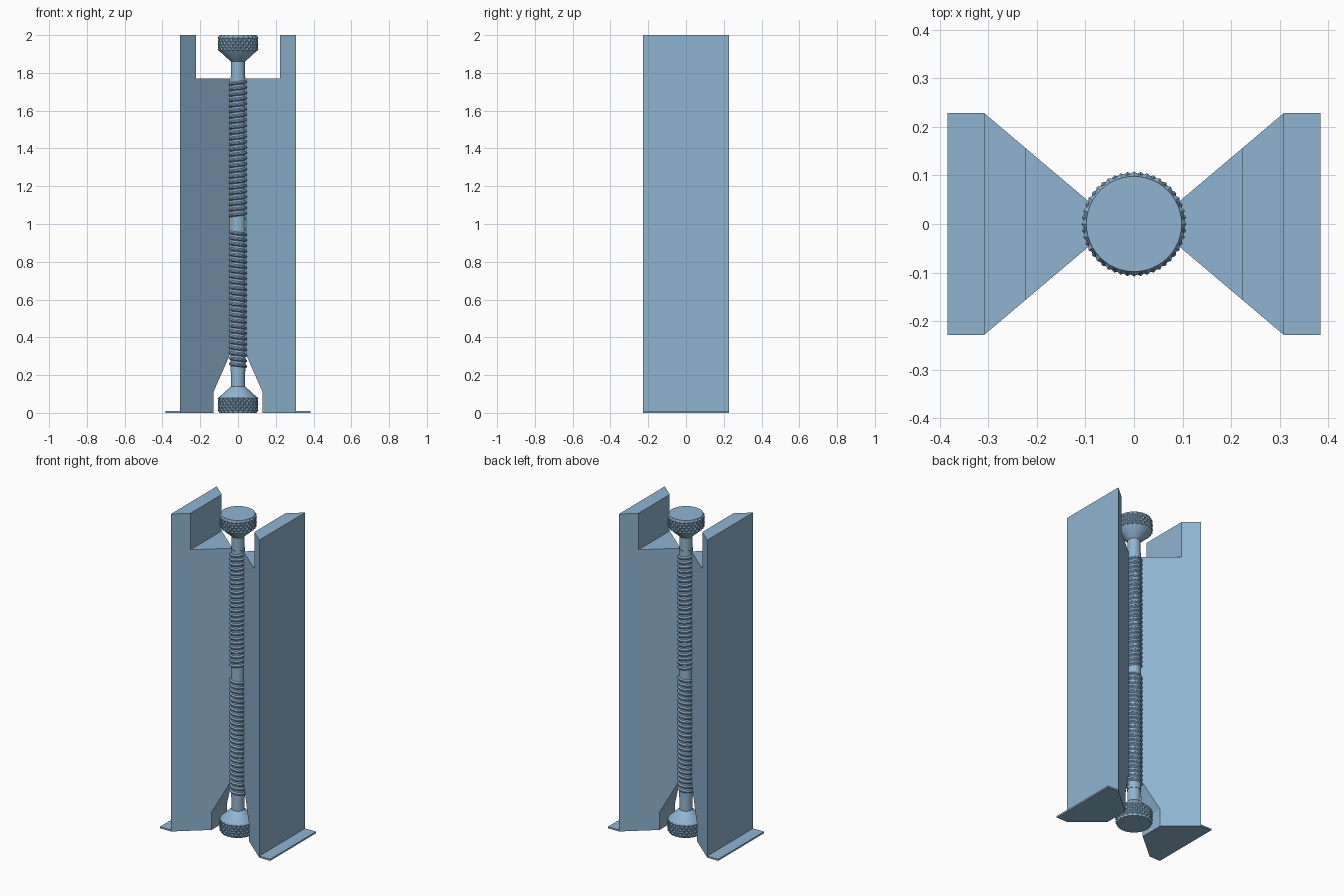
import bpy
import bmesh
from math import cos, sin, pi, radians

if "Cube" in bpy.data.objects:
    bpy.data.objects.remove(bpy.data.objects["Cube"])

# Single painted-steel colour
steel = bpy.data.materials.new("steel_blue")
steel.use_nodes = True
colour = (0.275, 0.462, 0.638, 1)
steel.diffuse_color = colour
steel.node_tree.nodes["Principled BSDF"].inputs["Base Color"].default_value = colour


def make_object(name, bm, mirror_axis, height=0.0, smooth=False):
    """Turn a bmesh into an object mirrored about its own origin."""
    bmesh.ops.recalc_face_normals(bm, faces=bm.faces)
    mesh = bpy.data.meshes.new(name)
    bm.to_mesh(mesh)
    bm.free()
    mesh.materials.append(steel)
    obj = bpy.data.objects.new(name, mesh)
    bpy.context.collection.objects.link(obj)
    obj.location.z = height
    if smooth:
        bpy.ops.object.select_all(action="DESELECT")
        obj.select_set(True)
        bpy.context.view_layer.objects.active = obj
        bpy.ops.object.shade_smooth_by_angle(angle=radians(25))
    mirror = obj.modifiers.new("Mirror", "MIRROR")
    mirror.use_axis = [axis == mirror_axis for axis in "XYZ"]
    mirror.use_mirror_merge = False
    return obj


def prism(name, profile, half_width):
    """Front profile whose half depth depends on x."""
    bm = bmesh.new()
    front = [bm.verts.new((x, -half_width(x), z)) for x, z in profile]
    back = [bm.verts.new((x, half_width(x), z)) for x, z in profile]
    bm.faces.new(front)
    bm.faces.new(back[::-1])
    for i in range(len(profile)):
        j = (i + 1) % len(profile)
        bm.faces.new((front[i], front[j], back[j], back[i]))
    return make_object(name, bm, "X")


# Tapered side wedges, notched at the top and cut away round the lower knob
OUTER, DEPTH, TIP = 0.308, 0.228, 0.042
wedge = [(OUTER, 0), (OUTER, 2), (0.222, 2), (0.222, 1.77),
         (TIP, 1.77), (TIP, 0.31), (0.13, 0.11), (0.13, 0)]
prism("side_wedges", wedge,
      lambda x: 0.003 + (DEPTH - 0.003) * (x - TIP) / (OUTER - TIP))

# Thin foot flanges
flange = [(OUTER, 0), (0.384, 0), (0.384, 0.01), (OUTER, 0.01)]
prism("foot_flanges", flange, lambda x: DEPTH)

# Knobs and shanks: lathed rings, with a band of diamond knurling
SEGMENTS = 48
KNURL_LOW, KNURL_HIGH, KNURL_STEPS = 0.922, 0.986, 4
rings = [(0, 0.041, 0), (0.78, 0.041, 0), (0.78, 0.038, 0),
         (0.86, 0.038, 0), (0.915, 0.098, 0)]
for k in range(KNURL_STEPS + 1):
    h = KNURL_LOW + (KNURL_HIGH - KNURL_LOW) * k / KNURL_STEPS
    rings.append((h, 0.101, 0.007))
rings.append((1, 0.098, 0))

bm = bmesh.new()
grid = []
for row, (h, radius, bump) in enumerate(rings):
    ring = []
    for i in range(SEGMENTS):
        r = radius + bump * ((i + row) % 2)
        a = 2 * pi * i / SEGMENTS
        ring.append(bm.verts.new((r * cos(a), r * sin(a), h)))
    grid.append(ring)
for row in range(len(rings) - 1):
    knurled = rings[row][2] > 0 or rings[row + 1][2] > 0
    for i in range(SEGMENTS):
        j = (i + 1) % SEGMENTS
        a, b = grid[row][i], grid[row][j]
        c, d = grid[row + 1][j], grid[row + 1][i]
        if not knurled:
            bm.faces.new((a, b, c, d))
        elif (i + row) % 2:  # grooves follow the diagonals
            bm.faces.new((a, b, d))
            bm.faces.new((b, c, d))
        else:
            bm.faces.new((a, b, c))
            bm.faces.new((a, c, d))
bm.faces.new(grid[-1])
make_object("knobs_and_shanks", bm, "Z", height=1, smooth=True)

# Helical threads, leaving a plain band at the middle
PITCH, TURNS, STEPS = 0.029, 25, 24
section = [(0.039, 0.0), (0.048, 0.008), (0.048, 0.014), (0.039, 0.022)]
bm = bmesh.new()
previous = None
for n in range(TURNS * STEPS + 1):
    a = 2 * pi * n / STEPS
    base = 0.018 + PITCH * n / STEPS
    points = [bm.verts.new((r * cos(a), r * sin(a), base + h)) for r, h in section]
    if previous:
        for k in range(len(section)):
            m = (k + 1) % len(section)
            bm.faces.new((previous[k], points[k], points[m], previous[m]))
    else:
        bm.faces.new(points)
    previous = points
bm.faces.new(previous[::-1])
make_object("screw_threads", bm, "Z", height=1, smooth=True)
